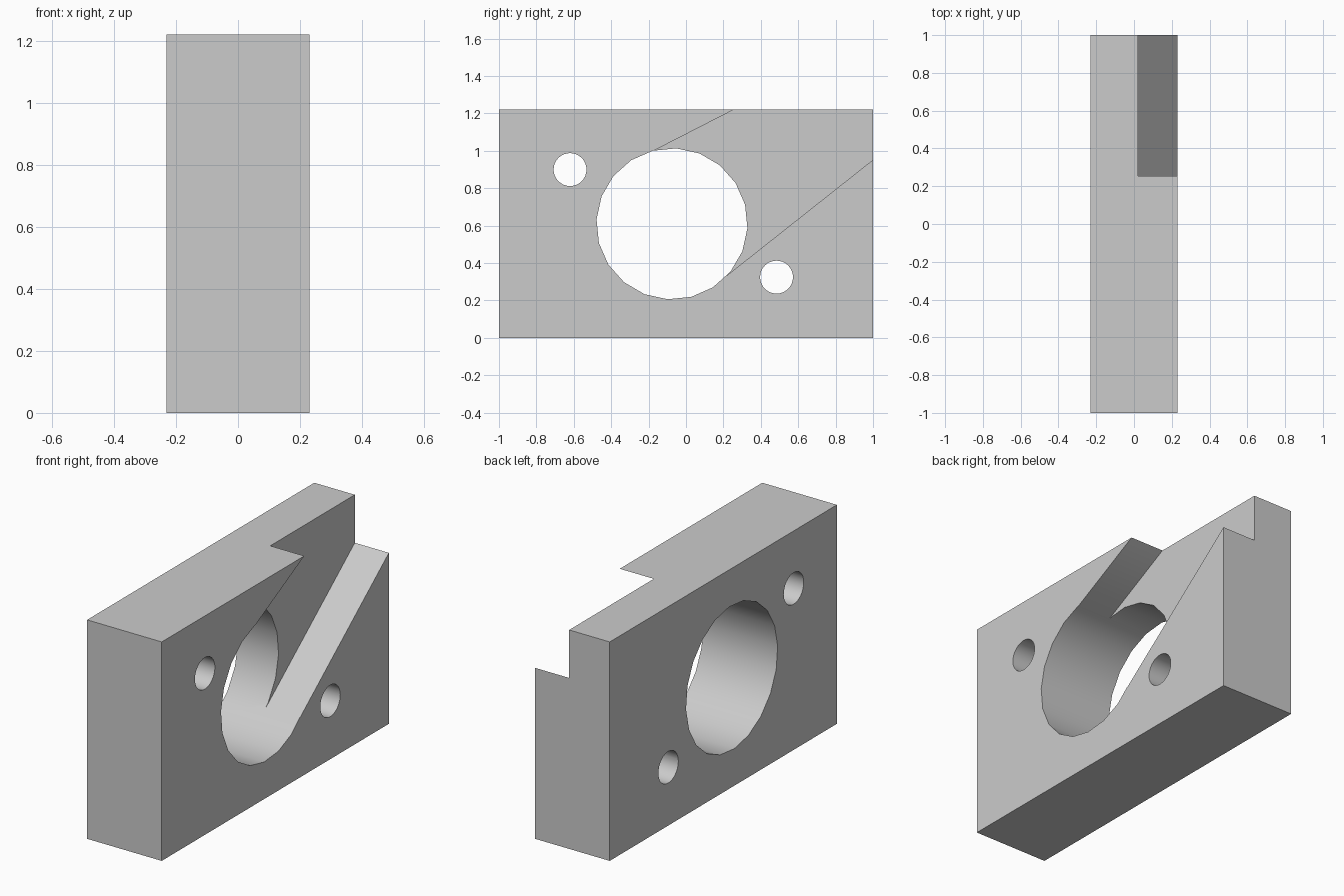
import bpy, bmesh, math

default = bpy.data.objects.get("Cube")
if default:
    bpy.data.objects.remove(default, do_unlink=True)

HALF_WIDTH, HEIGHT = 0.23, 1.22
GROOVE_FLOOR = 0.02

grey = bpy.data.materials.new("plain_grey")
grey.use_nodes = True
grey.diffuse_color = (0.6, 0.6, 0.6, 1)
grey.node_tree.nodes["Principled BSDF"].inputs["Base Color"].default_value = (0.6, 0.6, 0.6, 1)


def prism(name, profile, x0, x1):
    """Extrude a (y, z) profile along x."""
    bm = bmesh.new()
    face = bm.faces.new([bm.verts.new((x0, y, z)) for y, z in profile])
    side = bmesh.ops.extrude_face_region(bm, geom=[face])["geom"]
    moved = [v for v in side if isinstance(v, bmesh.types.BMVert)]
    bmesh.ops.translate(bm, verts=moved, vec=(x1 - x0, 0, 0))
    bmesh.ops.recalc_face_normals(bm, faces=bm.faces)
    mesh = bpy.data.meshes.new(name)
    bm.to_mesh(mesh)
    bm.free()
    mesh.materials.append(grey)
    obj = bpy.data.objects.new(name, mesh)
    bpy.context.collection.objects.link(obj)
    return obj


def circle(y, z, radius, sides, start=0.0):
    angles = [start + math.tau * i / sides for i in range(sides)]
    return [(y + radius * math.cos(a), z + radius * math.sin(a)) for a in angles]


# Rectangular block
block = prism("block", [(-1, 0), (1, 0), (1, HEIGHT), (-1, HEIGHT)], -HALF_WIDTH, HALF_WIDTH)

# Main bore, two bolt holes, and the flared groove running to the upper back corner
bore = circle(-0.075, 0.61, 0.404, 20, math.radians(-3.3))
groove = [(-0.19, 0.992), (0.645, 1.42), (1.3, 1.42), (1.3, 1.19), (0.22, 0.335), (-0.05, 0.6)]
cutters = [
    prism("bore_cutter", bore, -0.5, 0.5),
    prism("upper_bolt_cutter", circle(-0.62, 0.9, 0.088, 32), -0.5, 0.5),
    prism("lower_bolt_cutter", circle(0.484, 0.325, 0.088, 32), -0.5, 0.5),
    prism("groove_cutter", groove, GROOVE_FLOOR, 0.5),
]

# Cut each shape from the block, then discard the cutter
bpy.ops.object.select_all(action="DESELECT")
block.select_set(True)
bpy.context.view_layer.objects.active = block
for cutter in cutters:
    cutter.hide_render = True
    cut = block.modifiers.new(cutter.name, "BOOLEAN")
    cut.operation, cut.solver, cut.object = "DIFFERENCE", "EXACT", cutter
    bpy.ops.object.modifier_apply(modifier=cut.name)
    bpy.data.objects.remove(cutter, do_unlink=True)

# Smooth hole walls, crisp edges
bpy.ops.object.shade_smooth_by_angle(angle=math.radians(30))
